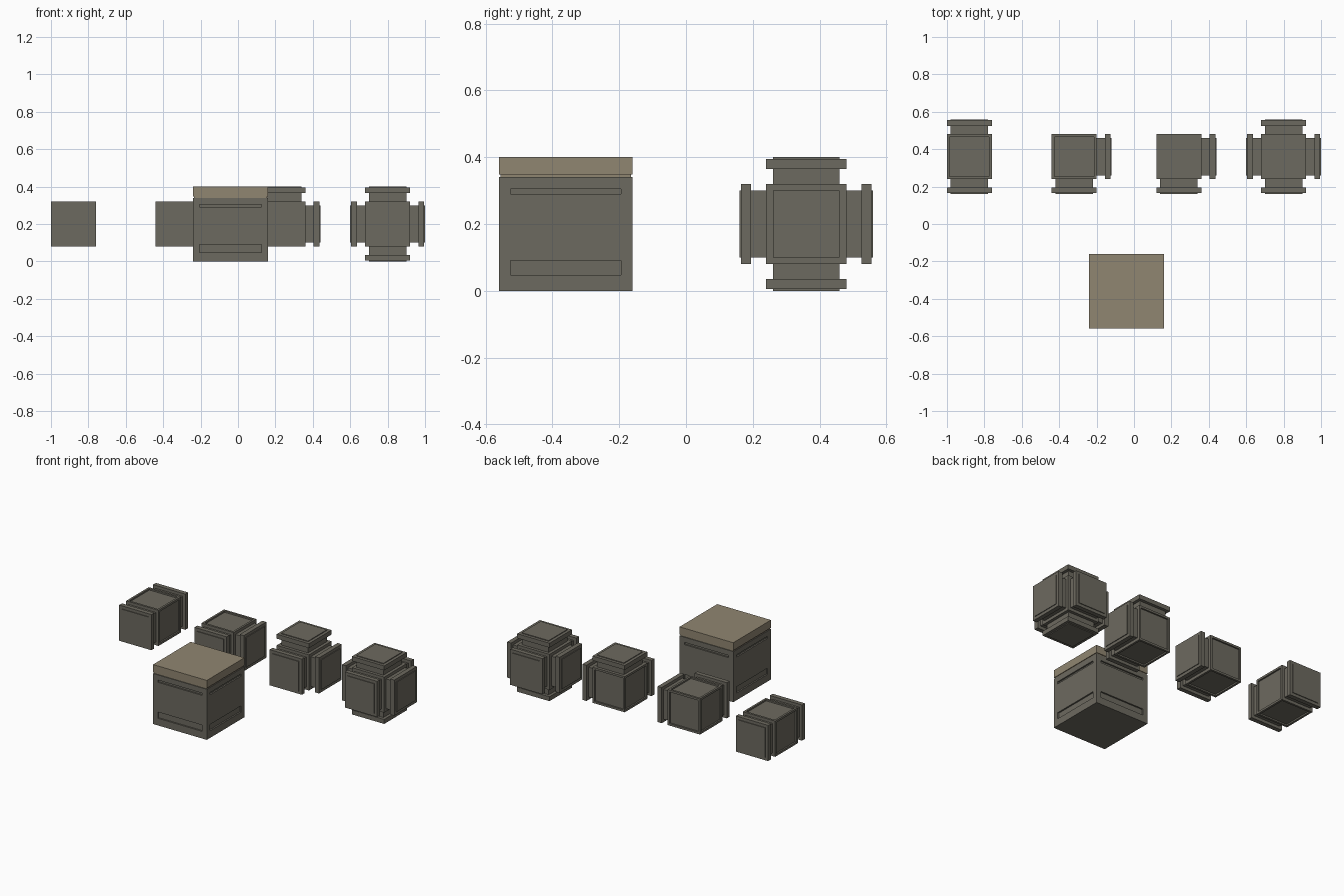
import bpy, bmesh
from mathutils import Vector

if "Cube" in bpy.data.objects:
    bpy.data.objects.remove(bpy.data.objects["Cube"])


def material(name, rgb):
    m = bpy.data.materials.new(name)
    m.diffuse_color = (*rgb, 1)
    m.use_nodes = True
    m.node_tree.nodes["Principled BSDF"].inputs["Base Color"].default_value = m.diffuse_color
    return m


grey = material("stone grey", (0.152, 0.143, 0.116))
tan = material("dull tan", (0.28, 0.238, 0.165))


def box_bm(center, size):
    bm = bmesh.new()
    bmesh.ops.create_cube(bm, size=1)
    bmesh.ops.scale(bm, vec=Vector(size), verts=bm.verts)
    bmesh.ops.translate(bm, vec=Vector(center), verts=bm.verts)
    return bm


def finish(name, bm, mat):
    me = bpy.data.meshes.new(name)
    bm.normal_update()
    bm.to_mesh(me)
    bm.free()
    me.materials.append(mat)
    ob = bpy.data.objects.new(name, me)
    bpy.context.collection.objects.link(ob)
    return ob


def arm_box(name, c, d, near, far, half):
    # square block along direction d, between two distances from c
    size = [far - near if abs(v) > 0.5 else 2 * half for v in d]
    finish(name, box_bm(c + d * (near + far) / 2, size), grey)


def pipe(name, x, directions):
    c = Vector((x, 0.36, 0.2))
    dirs = [Vector(d) for d in directions]
    # core with a sunken panel on each closed side
    bm = box_bm(c, (0.24, 0.24, 0.24))
    bm.normal_update()
    closed = [f for f in bm.faces if all(f.normal.dot(d) < 0.9 for d in dirs)]
    if closed:
        rims = bmesh.ops.inset_individual(bm, faces=closed, thickness=0.02)
        bmesh.ops.inset_individual(bm, faces=closed, thickness=0, depth=-0.01)
    finish(name + "_core", bm, grey)
    # necks with flanges
    for i, d in enumerate(dirs):
        arm_box(f"{name}_neck_{i}", c, d, 0.12, 0.20, 0.10)
        arm_box(f"{name}_flange_{i}", c, d, 0.165, 0.195, 0.12)


X, Y, Z = (1, 0, 0), (0, 1, 0), (0, 0, 1)
NX, NY, NZ = (-1, 0, 0), (0, -1, 0), (0, 0, -1)
pipe("straight_pipe", -0.88, [Y, NY])
pipe("elbow_pipe", -0.32, [X, NY])
pipe("corner_pipe", 0.24, [X, NY, Z])
pipe("cross_pipe", 0.80, [X, NX, Y, NY, Z, NZ])

# tank body with two sunken slots on each side
tc = Vector((-0.04, -0.36, 0))
bm = box_bm(tc + Vector((0, 0, 0.17)), (0.4, 0.4, 0.34))
cuts = [(Z, (0, 0, z)) for z in (0.048, 0.09, 0.29, 0.305)]
cuts += [(X, tc + Vector((s * 0.165, 0, 0))) for s in (-1, 1)]
cuts += [(Y, tc + Vector((0, s * 0.165, 0))) for s in (-1, 1)]
for no, co in cuts:
    bmesh.ops.bisect_plane(bm, geom=bm.verts[:] + bm.edges[:] + bm.faces[:],
                           plane_co=co, plane_no=no)
bm.normal_update()
slots = []
for f in bm.faces:
    p = f.calc_center_median() - tc
    central = min(abs(p.x), abs(p.y)) < 0.05
    in_row = 0.048 < p.z < 0.09 or 0.29 < p.z < 0.305
    if abs(f.normal.z) < 0.5 and central and in_row:
        slots.append(f)
bmesh.ops.inset_individual(bm, faces=slots, thickness=0, depth=-0.01)
finish("tank_body", bm, grey)

# lid and the narrow seam under it
finish("lid_seam", box_bm(tc + Vector((0, 0, 0.345)), (0.39, 0.39, 0.012)), tan)
finish("tank_lid", box_bm(tc + Vector((0, 0, 0.374)), (0.4, 0.4, 0.052)), tan)
